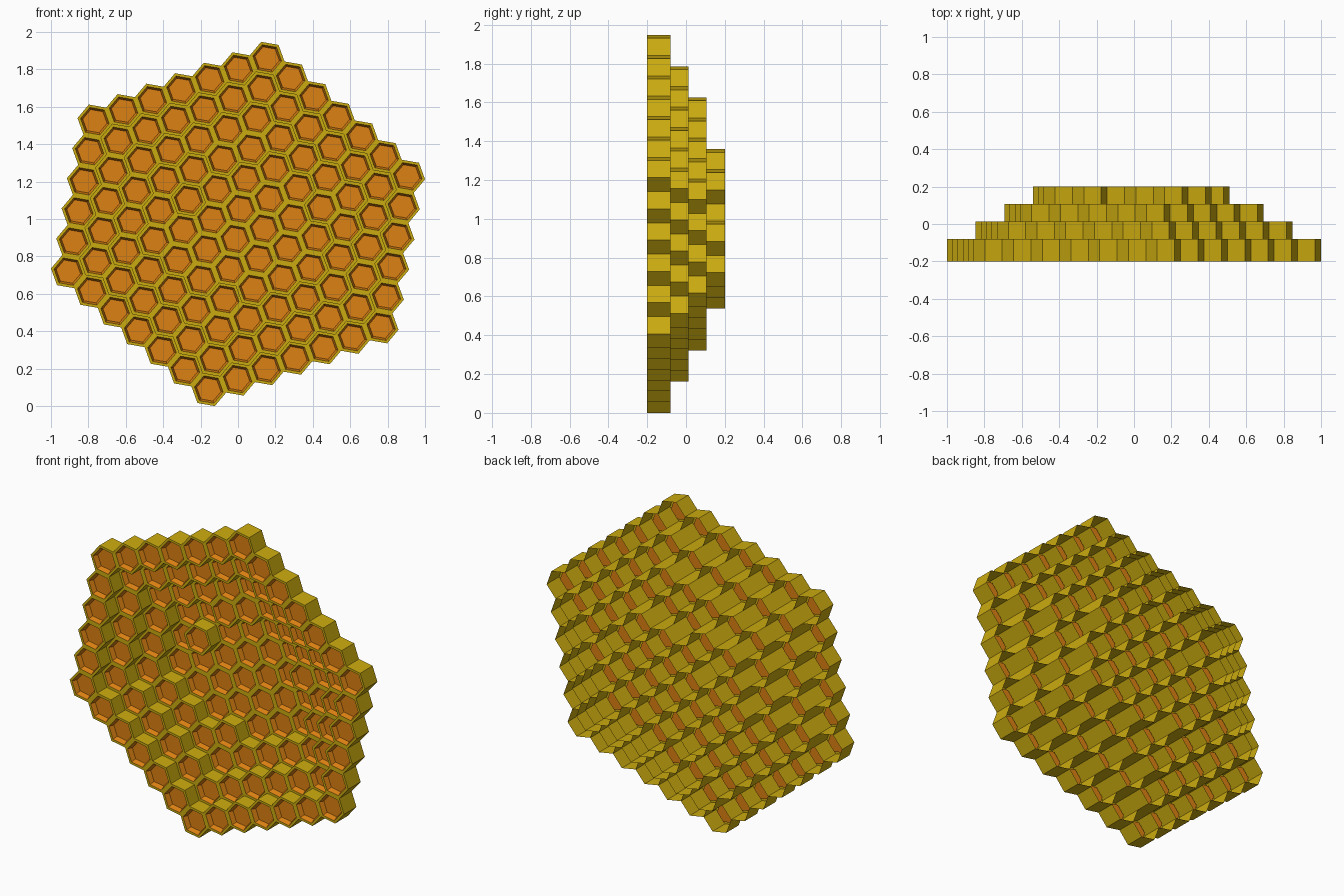
import bpy, bmesh, math

if "Cube" in bpy.data.objects:
    bpy.data.objects.remove(bpy.data.objects["Cube"])

PITCH = 0.1634                 # distance between neighbouring cells
R = PITCH / math.sqrt(3)       # outer cell radius
R_RIM, R_FLOOR = 0.078, 0.066  # cup radius at mouth and floor
DEPTH, CUP, STEP = 0.12, 0.03, 0.0933
TILT = math.radians(-10)
RAISED = {(6, 3), (5, 3), (9, 6), (6, 8), (4, 4)}  # cells one step forward


def material(name, rgb):
    m = bpy.data.materials.new(name)
    m.diffuse_color = (*rgb, 1)
    m.use_nodes = True
    m.node_tree.nodes["Principled BSDF"].inputs["Base Color"].default_value = m.diffuse_color
    return m


wax = material("yellow_wax", (0.60, 0.41, 0.005))
honey = material("orange_honey", (0.72, 0.22, 0.006))


def direction(deg):
    a = math.radians(deg)
    return PITCH * math.cos(a), PITCH * math.sin(a)


def ring(bm, cx, cz, r, y):
    return [bm.verts.new((cx + r * math.cos(TILT + i * math.pi / 3), y,
                          cz + r * math.sin(TILT + i * math.pi / 3))) for i in range(6)]


def band(bm, a, b, mat):
    for i in range(6):
        j = (i + 1) % 6
        bm.faces.new((a[i], a[j], b[j], b[i])).material_index = mat


def cell(bm, cx, cz, y):
    back = ring(bm, cx, cz, R, y + DEPTH)
    front = ring(bm, cx, cz, R, y)
    mouth = ring(bm, cx, cz, R_RIM, y)
    floor = ring(bm, cx, cz, R_FLOOR, y + CUP)
    band(bm, back, front, 0)     # outer wall, open at the back
    band(bm, front, mouth, 0)    # flat rim
    band(bm, mouth, floor, 1)    # tapered cup
    bm.faces.new(floor).material_index = 1


# lattice directions: along the rows, and from row to row
ux, uz = direction(20)
vx, vz = direction(-100)
cz0 = -5.5 * vz + R * math.sin(math.radians(110))

# dished comb: each ring of cells sits one step further back
bm = bmesh.new()
for b in range(12):
    for a in range(13):
        edge = min(b, 11 - b, a, 12 - a, 5 - b + a, 6 - a + b)
        if edge < 0:
            continue
        level = min(edge, 3) - ((a, b) in RAISED)
        cell(bm, (a - 6) * ux + (b - 5.5) * vx,
             cz0 + (a - 6) * uz + (b - 5.5) * vz, -0.2 + STEP * level)

# make the faces point outward: walls away from the cell, cups to the front
bm.normal_update()
flip = [f for f in bm.faces if f.material_index == 1 and f.normal.y > 0]
bmesh.ops.reverse_faces(bm, faces=flip)
mesh = bpy.data.meshes.new("honeycomb")
bm.to_mesh(mesh)
bm.free()
mesh.materials.append(wax)
mesh.materials.append(honey)
comb = bpy.data.objects.new("honeycomb", mesh)
bpy.context.collection.objects.link(comb)
